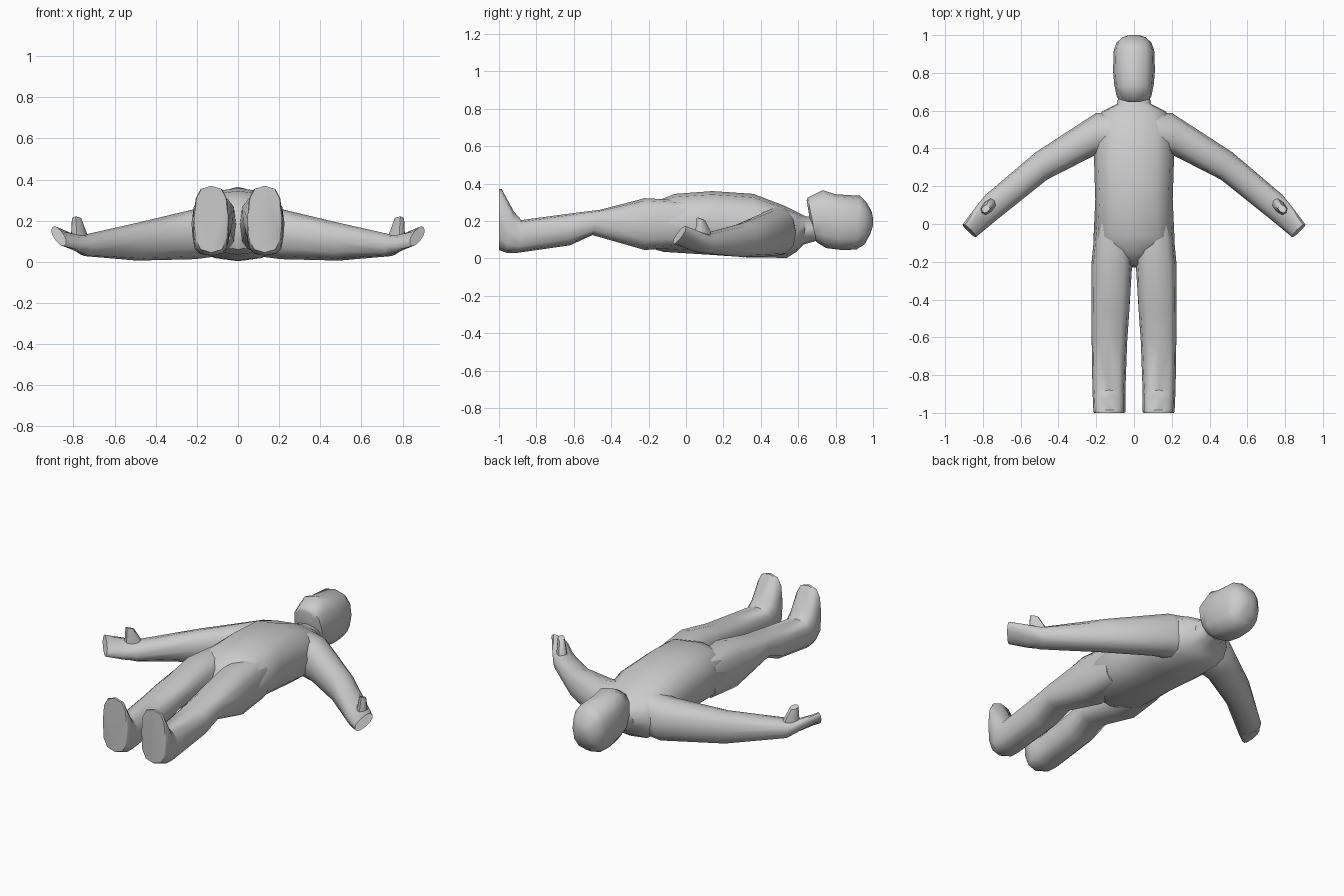
import bpy, bmesh, math
from mathutils import Vector as V


def loft(name, rings, n=12, power=0.8, mirror=False):
    """Skin a run of rounded rings, each given as (centre, half-axis u, half-axis v)."""
    bm = bmesh.new()
    loops = []
    for c, u, v in rings:
        loop = []
        for i in range(n):
            a = 2 * math.pi * i / n
            k, s = math.cos(a), math.sin(a)
            k = math.copysign(abs(k) ** power, k)
            s = math.copysign(abs(s) ** power, s)
            loop.append(bm.verts.new(c + u * k + v * s))
        loops.append(loop)
    for a, b in zip(loops, loops[1:]):
        for i in range(n):
            j = (i + 1) % n
            bm.faces.new((a[i], a[j], b[j], b[i]))
    bm.faces.new(loops[0][::-1])
    bm.faces.new(loops[-1])
    bmesh.ops.recalc_face_normals(bm, faces=bm.faces)
    mesh = bpy.data.meshes.new(name)
    bm.to_mesh(mesh)
    bm.free()
    ob = bpy.data.objects.new(name, mesh)
    bpy.context.collection.objects.link(ob)
    if mirror:
        ob.modifiers.new("mirror", 'MIRROR').use_mirror_merge = False
    bpy.ops.object.select_all(action='DESELECT')
    ob.select_set(True)
    bpy.context.view_layer.objects.active = ob
    bpy.ops.object.shade_smooth_by_angle(angle=math.radians(50))
    return ob


def slice_y(cx, hw, top, bottom):
    """Ring across the body from its upper and lower (y, z) points."""
    t, b = V((cx, *top)), V((cx, *bottom))
    return (t + b) / 2, V((hw, 0, 0)), (t - b) / 2


def slice_arm(outer, inner, thick, lean=(0, 0, 0)):
    """Ring across the arm from its two edge points and half thickness."""
    o, i = V(outer), V(inner)
    return (o + i) / 2, (o - i) / 2, V((0, 0, thick)) + V(lean)


# Torso running from the crotch up to the neck
loft("torso", [slice_y(0, *r) for r in [
    (0.03, (-0.22, 0.24), (-0.23, 0.12)),
    (0.13, (-0.15, 0.31), (-0.21, 0.06)),
    (0.215, (-0.06, 0.345), (-0.12, 0.035)),
    (0.205, (0.14, 0.36), (0.12, 0.02)),
    (0.212, (0.36, 0.345), (0.34, 0.005)),
    (0.20, (0.53, 0.28), (0.54, 0.003)),
    (0.17, (0.60, 0.245), (0.59, 0.035)),
    (0.09, (0.64, 0.225), (0.63, 0.075)),
    (0.075, (0.72, 0.225), (0.72, 0.10)),
]])

# Head with a jutting chin, face up
loft("head", [slice_y(0, *r) for r in [
    (0.055, (0.645, 0.31), (0.675, 0.13)),
    (0.092, (0.65, 0.325), (0.70, 0.085)),
    (0.105, (0.73, 0.365), (0.75, 0.055)),
    (0.111, (0.80, 0.343), (0.83, 0.045)),
    (0.107, (0.93, 0.335), (0.91, 0.047)),
    (0.092, (0.965, 0.30), (0.955, 0.075)),
    (0.06, (0.993, 0.25), (0.985, 0.13)),
    (0.025, (1.0, 0.215), (1.0, 0.175)),
]], power=0.78)

# Legs ending in upturned feet
loft("leg", [slice_y(*r) for r in [
    (0.115, 0.09, (0.0, 0.31), (0.0, 0.06)),
    (0.118, 0.108, (-0.22, 0.322), (-0.22, 0.045)),
    (0.126, 0.1, (-0.46, 0.26), (-0.50, 0.125)),
    (0.13, 0.094, (-0.62, 0.24), (-0.62, 0.07)),
    (0.133, 0.087, (-0.88, 0.205), (-0.90, 0.03)),
    (0.131, 0.086, (-0.92, 0.25), (-0.96, 0.03)),
    (0.13, 0.085, (-0.985, 0.37), (-1.0, 0.045)),
    (0.13, 0.08, (-1.0, 0.37), (-1.0, 0.06)),
]], power=0.72, mirror=True)

# Arms flattening into mitten hands
loft("arm", [slice_arm(*r) for r in [
    ((0.10, 0.59, 0.15), (0.13, 0.37, 0.15), 0.125),
    ((0.20, 0.588, 0.135), (0.215, 0.36, 0.135), 0.122),
    ((0.52, 0.38, 0.098), (0.46, 0.235, 0.098), 0.092),
    ((0.785, 0.155, 0.085), (0.71, 0.035, 0.075), 0.052),
    ((0.83, 0.10, 0.115), (0.765, -0.01, 0.075), 0.04),
    ((0.905, 0.0, 0.165), (0.838, -0.07, 0.085), 0.024, (-0.012, 0, 0)),
]], power=0.85, mirror=True)

# Thumbs pointing up from the palms
loft("thumb", [
    (V((0.765, 0.095, 0.09)), V((0.045, -0.042, 0)), V((0.022, 0.026, 0))),
    (V((0.775, 0.09, 0.15)), V((0.03, -0.03, 0)), V((0.017, 0.022, 0))),
    (V((0.785, 0.08, 0.212)), V((0.018, -0.015, 0.005)), V((0.012, 0.014, -0.006))),
], n=8, mirror=True)
